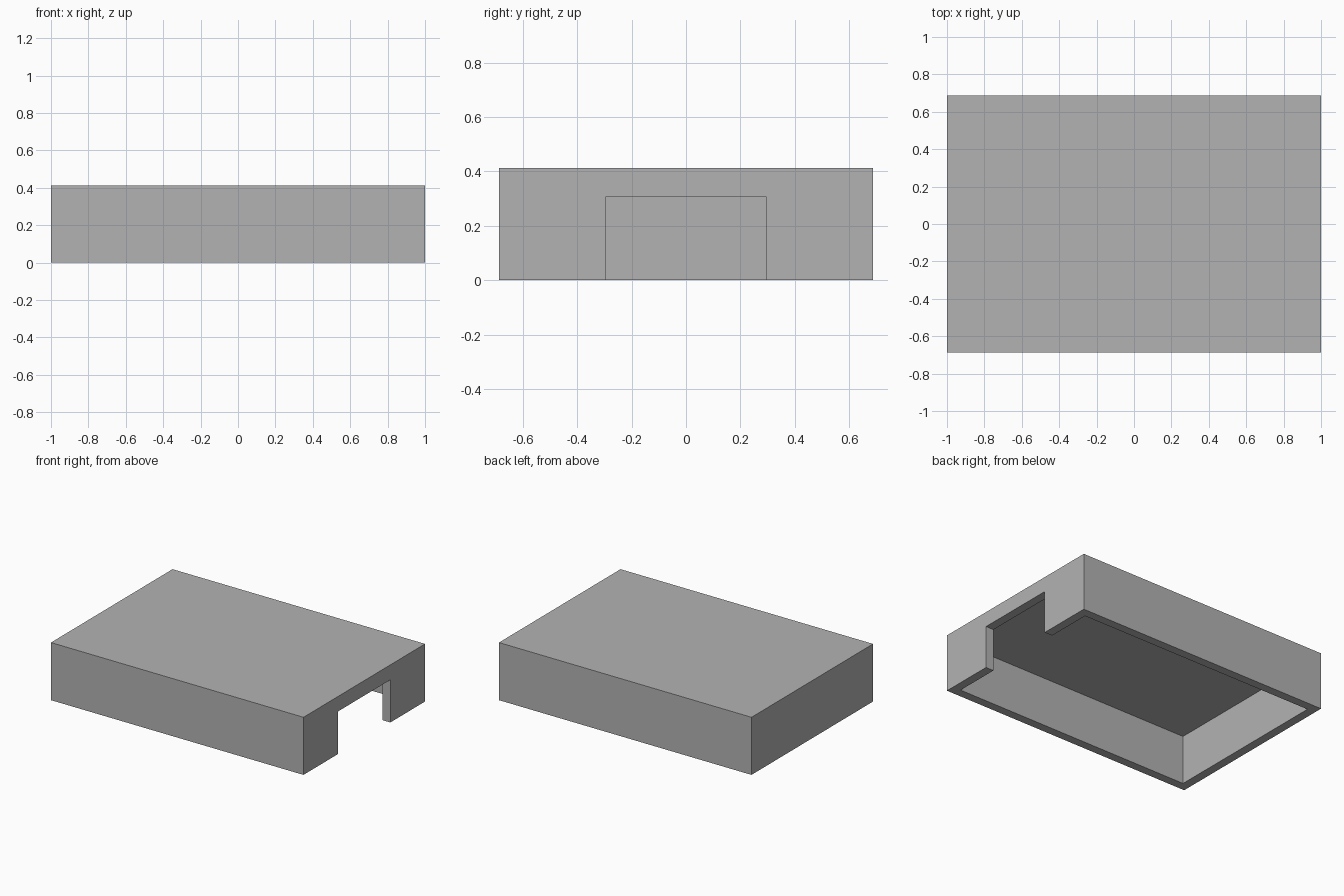
import bpy

if "Cube" in bpy.data.objects:
    bpy.data.objects.remove(bpy.data.objects["Cube"], do_unlink=True)

LENGTH, DEPTH, HEIGHT = 2.0, 1.375, 0.4125
WALL = 0.0625
NOTCH_WIDTH, NOTCH_HEIGHT = 0.59, 0.305
BELOW = 0.2  # how far the cutters reach under the open bottom


def box(name, x, y, z):
    """Add a box spanning the given (low, high) ranges."""
    spans = (x, y, z)
    bpy.ops.mesh.primitive_cube_add(size=1, location=[(a + b) / 2 for a, b in spans])
    obj = bpy.context.object
    obj.name = name
    obj.scale = [b - a for a, b in spans]
    bpy.ops.object.transform_apply(location=True, rotation=False, scale=True)
    return obj


def cut(target, cutter):
    """Subtract the cutter, then remove it."""
    cutter.hide_render = True
    bpy.context.view_layer.objects.active = target
    mod = target.modifiers.new(cutter.name, "BOOLEAN")
    mod.operation = "DIFFERENCE"
    mod.solver = "EXACT"
    mod.object = cutter
    bpy.ops.object.modifier_apply(modifier=mod.name)
    bpy.data.objects.remove(cutter, do_unlink=True)


# Outer block
hx, hy = LENGTH / 2, DEPTH / 2
cover = box("open_bottom_cover", (-hx, hx), (-hy, hy), (0, HEIGHT))

# Hollow inside, open at the bottom
cut(cover, box("hollow", (WALL - hx, hx - WALL), (WALL - hy, hy - WALL),
               (-BELOW, HEIGHT - WALL)))

# Doorway through the +x wall
cut(cover, box("doorway", (hx - 2 * WALL, hx + WALL),
               (-NOTCH_WIDTH / 2, NOTCH_WIDTH / 2), (-BELOW, NOTCH_HEIGHT)))

# Plain grey colour
grey = bpy.data.materials.new("plain_grey")
grey.use_nodes = True
colour = (0.45, 0.45, 0.45, 1)
grey.diffuse_color = colour
grey.node_tree.nodes["Principled BSDF"].inputs["Base Color"].default_value = colour
cover.data.materials.clear()
cover.data.materials.append(grey)
